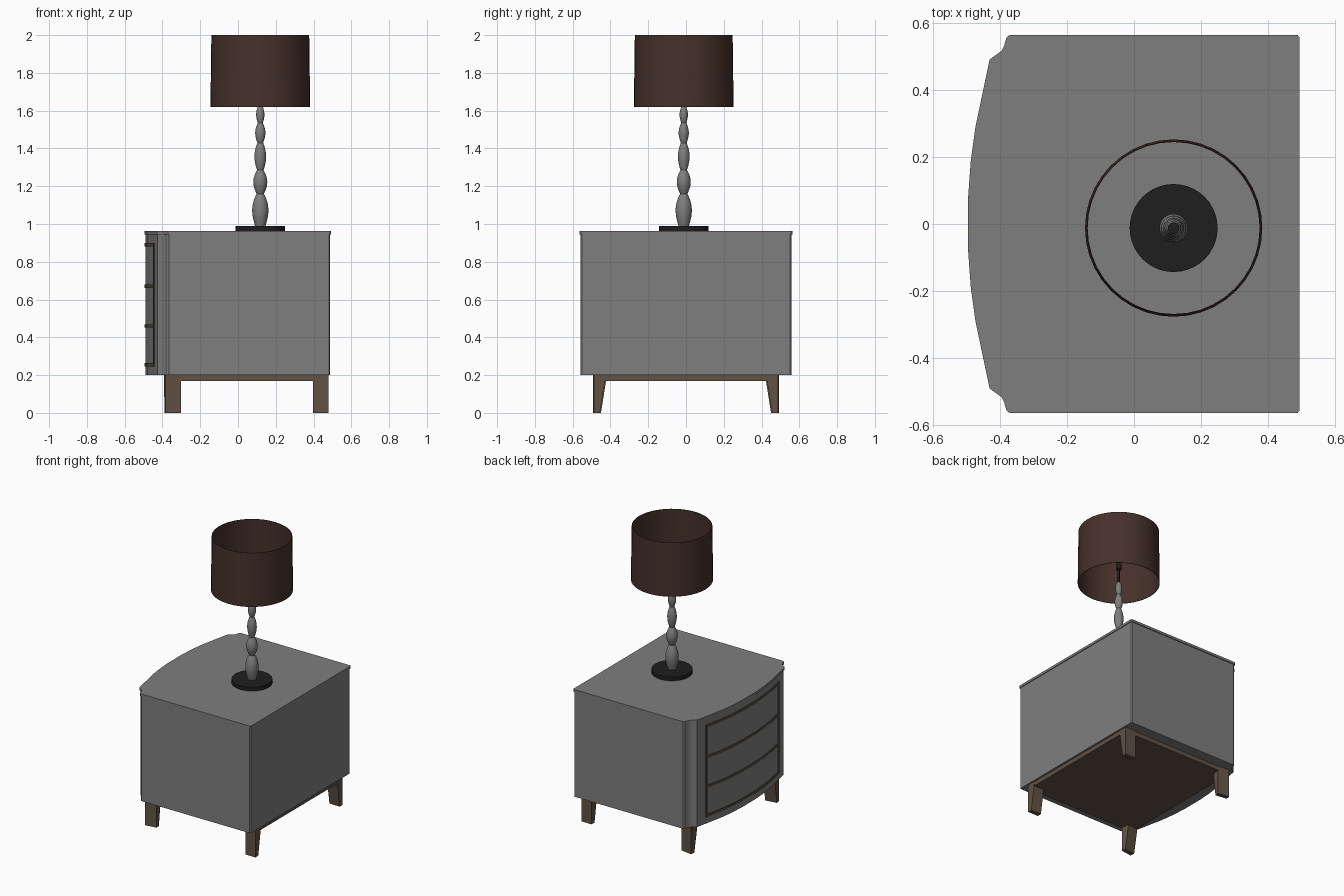
import bpy, bmesh, math
from mathutils import Matrix, Vector

if "Cube" in bpy.data.objects:
    bpy.data.objects.remove(bpy.data.objects["Cube"])


def material(name, rgb):
    m = bpy.data.materials.new(name)
    m.diffuse_color = (*rgb, 1)
    m.use_nodes = True
    m.node_tree.nodes["Principled BSDF"].inputs["Base Color"].default_value = m.diffuse_color
    return m


GREY = material("grey_paint", (0.21, 0.21, 0.21))
WOOD = material("brown_wood", (0.12, 0.085, 0.06))
TRIM = material("dark_trim", (0.095, 0.072, 0.048))
SHADE = material("shade_fabric", (0.062, 0.03, 0.023))
BLACK = material("black_metal", (0.013, 0.013, 0.013))


def finish(name, bm, mat=None, smooth=False):
    bmesh.ops.recalc_face_normals(bm, faces=bm.faces)
    me = bpy.data.meshes.new(name)
    bm.to_mesh(me)
    bm.free()
    ob = bpy.data.objects.new(name, me)
    bpy.context.collection.objects.link(ob)
    if mat:
        me.materials.append(mat)
    if smooth:
        bpy.ops.object.select_all(action='DESELECT')
        ob.select_set(True)
        bpy.context.view_layer.objects.active = ob
        bpy.ops.object.shade_smooth_by_angle(angle=math.radians(35))
    return ob


def prism(name, outline, z0, z1, mat=None, smooth=False):
    bm = bmesh.new()
    face = bm.faces.new([bm.verts.new((x, y, z0)) for x, y in outline])
    ext = bmesh.ops.extrude_face_region(bm, geom=[face], use_keep_orig=True)
    top = [v for v in ext["geom"] if isinstance(v, bmesh.types.BMVert)]
    bmesh.ops.translate(bm, verts=top, vec=(0, 0, z1 - z0))
    return finish(name, bm, mat, smooth)


def box(name, x0, x1, y0, y1, z0, z1, mat=None):
    return prism(name, [(x0, y0), (x1, y0), (x1, y1), (x0, y1)], z0, z1, mat)


def lathe(name, profile, centre, mat=None, segs=40, closed=False):
    bm = bmesh.new()
    vs = [bm.verts.new((r, 0, z)) for r, z in profile]
    pairs = list(zip(vs, vs[1:] + vs[:1])) if closed else list(zip(vs, vs[1:]))
    edges = [bm.edges.new(p) for p in pairs]
    bmesh.ops.spin(bm, geom=vs + edges, axis=(0, 0, 1), cent=(0, 0, 0),
                   angle=math.tau, steps=segs, use_duplicate=False)
    bmesh.ops.remove_doubles(bm, verts=bm.verts, dist=1e-5)
    bmesh.ops.translate(bm, verts=bm.verts, vec=(*centre, 0))
    return finish(name, bm, mat, True)


# Cabinet outline: bowed front on -x, notched front corners, square back
half = [(0.493, 0.556), (0.487, 0.563), (-0.37, 0.563), (-0.38, 0.555), (-0.387, 0.53),
        (-0.395, 0.515), (-0.412, 0.503), (-0.43, 0.49), (-0.472, 0.29),
        (-0.486, 0.19), (-0.494, 0.08)]
outline = half + [(x, -y) for x, y in reversed(half)]
FIT = 0.99
prism("cabinet_body", [(x * FIT, y * FIT) for x, y in outline], 0.2, 0.945, GREY, True)
prism("cabinet_top", outline, 0.945, 0.962, GREY, True)

KNOTS = [(y * FIT, x * FIT) for x, y in half[-4:]]


def bow(y):
    """x of the body front at a given y"""
    y = abs(y)
    for (ya, xa), (yb, xb) in zip(KNOTS, KNOTS[1:]):
        if y >= yb:
            return xb + (xa - xb) * (y - yb) / (ya - yb)
    return KNOTS[-1][1]


def bow_strip(name, y0, y1, z0, z1, proud, mat=None):
    inner = [s * k[0] for s in (-1, 1) for k in KNOTS]
    ys = [y0] + sorted(y for y in inner if y0 < y < y1) + [y1]
    pts = [(bow(y) - proud, y) for y in ys] + [(bow(y) + 0.01, y) for y in reversed(ys)]
    return prism(name, pts, z0, z1, mat)


# Drawer fronts and the trim frame around them
W, T = 0.41, 0.014
rails = [0.255, 0.46, 0.67, 0.89]
for i, z in enumerate(rails):
    bow_strip(f"drawer_rail_{i + 1}", -W, W, z - 0.009, z + 0.009, 0.005, TRIM)
for side, y in (("left", W - T), ("right", -W)):
    bow_strip(f"drawer_stile_{side}", y, y + T, 0.264, 0.881, 0.005, TRIM)
for i, (a, b) in enumerate(zip(rails, rails[1:])):
    bow_strip(f"drawer_front_{i + 1}", -W + T, W - T, a + 0.009, b - 0.009, 0.001, GREY)

# Base plate under the cabinet
box("base_plate", -0.387, 0.475, -0.482, 0.482, 0.17, 0.2, WOOD)


# Legs: straight outer side, tapering inner side, front pair turned to the bow
def leg(name, cx, side, width, turn):
    bm = bmesh.new()
    bmesh.ops.create_cube(bm, size=1)
    for v in bm.verts:
        outer = v.co.y > 0
        low = v.co.z < 0
        y = 0.031 if outer else (0.0 if low else -0.032)
        v.co = Vector((v.co.x * width, y * side, 0 if low else 0.2))
    bmesh.ops.rotate(bm, verts=bm.verts, cent=(0, 0, 0),
                     matrix=Matrix.Rotation(-turn * side, 3, 'Z'))
    bmesh.ops.translate(bm, verts=bm.verts, vec=(cx, side * 0.456, 0))
    return finish(name, bm, WOOD)


for n, s in (("left", 1), ("right", -1)):
    leg(f"front_leg_{n}", -0.347, s, 0.084, math.radians(8))
    leg(f"back_leg_{n}", 0.438, s, 0.08, 0)

# Lamp: base disc, beaded stem, socket and open drum shade
C = (0.118, -0.012)
lathe("lamp_base", [(0, 0.962), (0.131, 0.962), (0.131, 0.989), (0, 0.989)], C, BLACK)
stops = [0.985, 1.16, 1.285, 1.43, 1.535, 1.622]
radii = [0.043, 0.037, 0.031, 0.027, 0.022]
necks = [0.026, 0.019, 0.017, 0.015, 0.013, 0.012]
stem = [(0, stops[0])]
for i, r in enumerate(radii):
    for k in range(10 if i < 4 else 11):
        t = k / 10
        neck = necks[i] * (1 - t) + necks[i + 1] * t
        stem.append((neck + (r - neck) * math.sin(math.pi * t) ** 0.9,
                     stops[i] + (stops[i + 1] - stops[i]) * t))
stem.append((0, stops[-1]))
lathe("lamp_stem", stem, C, GREY, 24)
lathe("lamp_socket", [(0, 1.62), (0.007, 1.62), (0.007, 1.715), (0.017, 1.72),
                      (0.017, 1.76), (0, 1.76)], C, BLACK, 20)
lathe("lamp_shade", [(0.264, 1.62), (0.259, 2.0), (0.256, 2.0), (0.261, 1.62)],
      C, SHADE, 40, closed=True)
